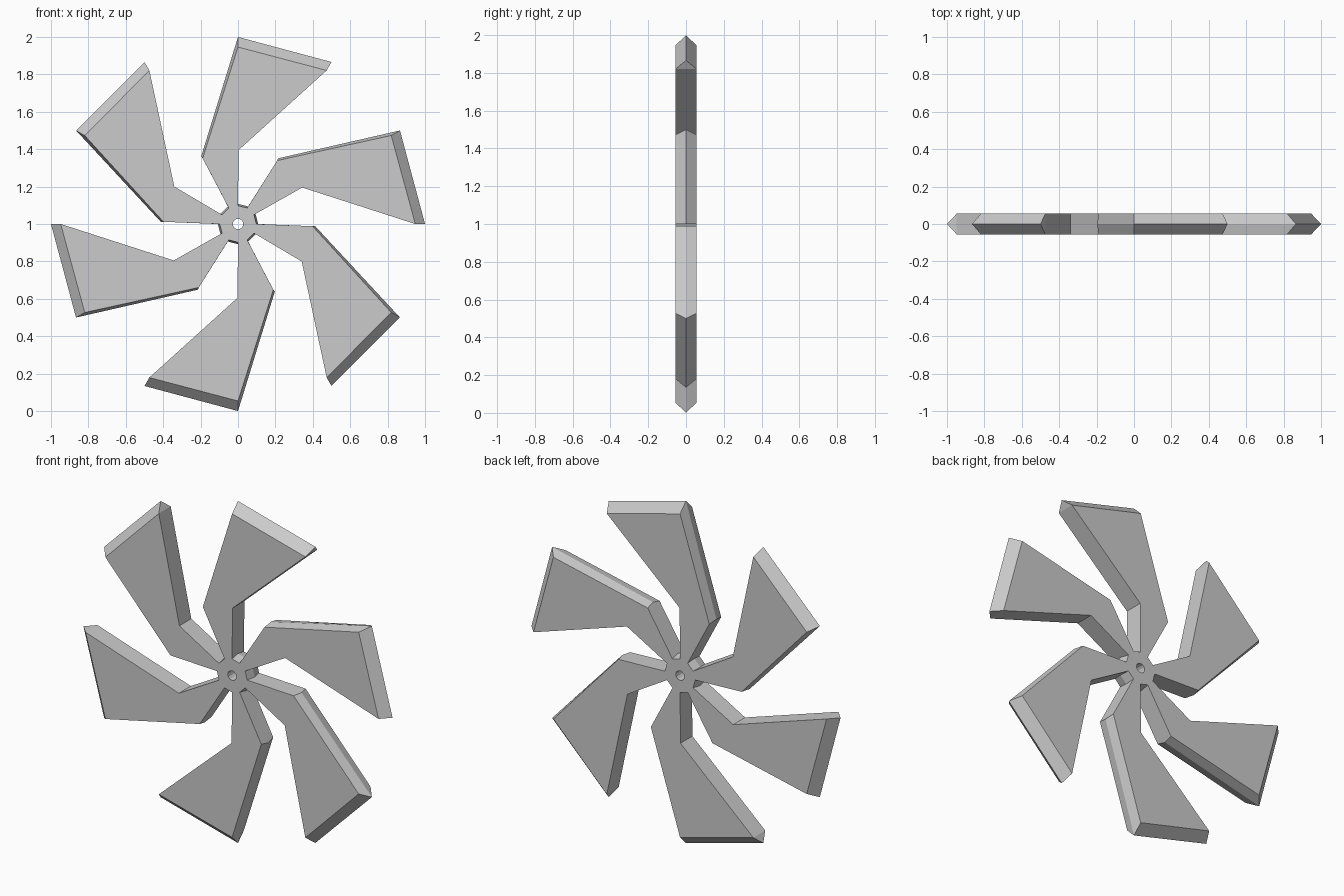
import bpy, bmesh
from math import sin, cos, pi
from mathutils import Matrix, Vector

if "Cube" in bpy.data.objects:
    bpy.data.objects.remove(bpy.data.objects["Cube"])

T = 0.055            # half thickness
BLADES = 6
HUB, HUB_RIDGE, BORE = 0.098, 0.108, 0.028

bm = bmesh.new()


def face(points, turn):
    """Add one flat face, turned around the hub axis."""
    rot = Matrix.Rotation(turn, 3, 'Y')
    bm.faces.new([bm.verts.new(rot @ Vector(p)) for p in points])


def layers(p, ridge=None):
    """Front, middle and back copies of an outline point (x, z)."""
    r = ridge or p
    return (p[0], -T, p[1]), (r[0], 0, r[1]), (p[0], T, p[1])


def polar(r, deg):
    a = deg * pi / 180
    return (r * cos(a), r * sin(a))


# Blade outline: flat face corner plus outer ridge corner
root_lead = layers(polar(HUB, 120), polar(HUB_RIDGE, 120))
root_trail = layers(polar(HUB, 90), polar(HUB_RIDGE, 90))
elbow_lead = layers((-0.189, 0.351), (-0.197, 0.361))
elbow_trail = layers((0.003, 0.395))
tip_lead = layers((0.0, 0.946), (0.0, 1.0))
tip_trail = layers((0.474, 0.821), (0.5, 0.866))
gap_end = layers(polar(HUB, 60), polar(HUB_RIDGE, 60))

for i in range(BLADES):
    turn = i * 2 * pi / BLADES
    for s in (0, 2):
        # Broad faces of neck and paddle
        face([root_lead[s], root_trail[s], elbow_trail[s], elbow_lead[s]], turn)
        face([elbow_lead[s], elbow_trail[s], tip_trail[s], tip_lead[s]], turn)
        # Pointed bevels on leading edge, tip and hub gap
        for a, b in ((elbow_lead, tip_lead), (tip_lead, tip_trail), (root_trail, gap_end)):
            face([a[s], b[s], b[1], a[1]], turn)
        # Hub face around the bore, two sectors per blade
        for d in (120, 90):
            ring = [polar(HUB, d), polar(HUB, d - 30), polar(BORE, d - 30), polar(BORE, d)]
            face([layers(p)[s] for p in ring], turn)
    # Flat neck sides and trailing edge
    face([*root_lead, *reversed(elbow_lead)], turn)
    face([*root_trail, elbow_trail[2], elbow_trail[0]], turn)
    face([elbow_trail[0], elbow_trail[2], tip_trail[2], tip_trail[0]], turn)
    face(tip_trail, turn)
    # Bore wall
    for d in (120, 90):
        a, b = layers(polar(BORE, d)), layers(polar(BORE, d - 30))
        face([a[0], b[0], b[2], a[2]], turn)

bmesh.ops.remove_doubles(bm, verts=bm.verts, dist=0.0005)
bmesh.ops.recalc_face_normals(bm, faces=bm.faces)

mesh = bpy.data.meshes.new("fan_rotor")
bm.to_mesh(mesh)
bm.free()
rotor = bpy.data.objects.new("fan_rotor", mesh)
rotor.location.z = 1.0
bpy.context.collection.objects.link(rotor)
